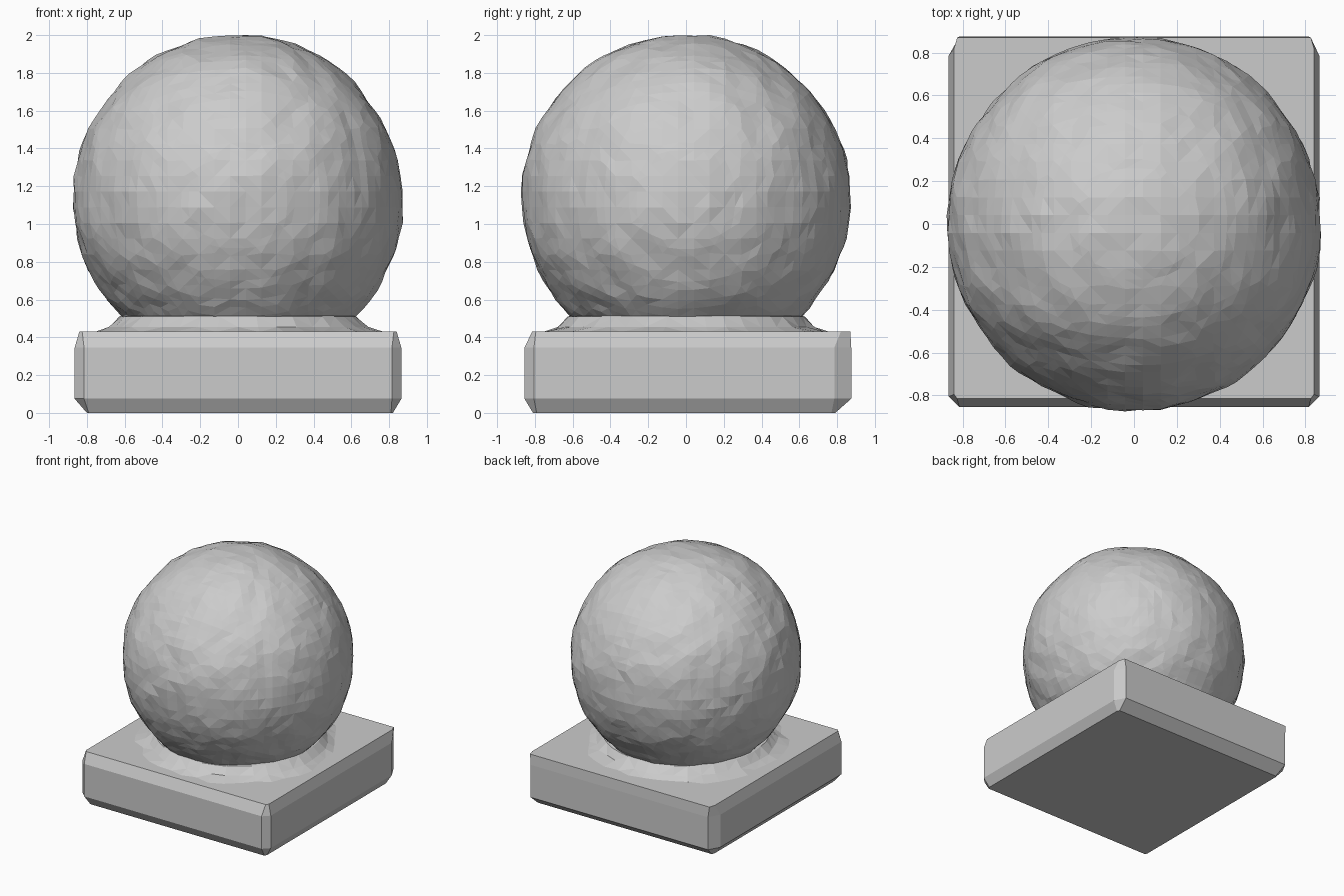
import bpy, bmesh, math, random
from mathutils import Vector, noise

random.seed(4)
cube = bpy.data.objects.get("Cube")
if cube:
    bpy.data.objects.remove(cube, do_unlink=True)

# One plain stone colour
stone = bpy.data.materials.new("stone_grey")
stone.use_nodes = True
GREY = (0.6, 0.6, 0.6, 1)
stone.diffuse_color = GREY
stone.node_tree.nodes["Principled BSDF"].inputs["Base Color"].default_value = GREY


def finish(name, bm):
    bmesh.ops.recalc_face_normals(bm, faces=bm.faces)
    mesh = bpy.data.meshes.new(name)
    bm.to_mesh(mesh)
    bm.free()
    mesh.materials.append(stone)
    obj = bpy.data.objects.new(name, mesh)
    bpy.context.collection.objects.link(obj)
    return obj


def bridge(bm, rings):
    for low, high in zip(rings, rings[1:]):
        n = len(low)
        for i in range(n):
            j = (i + 1) % n
            bm.faces.new((low[i], low[j], high[j], high[i]))


# Plinth: stacked rectangles with clipped corners
def clipped(x0, x1, y0, y1, z, cx, front, back):
    return [(x0 + cx, y0, z), (x1 - cx, y0, z), (x1, y0 + front, z), (x1, y1 - back, z),
            (x1 - cx, y1, z), (x0 + cx, y1, z), (x0, y1 - back, z), (x0, y0 + front, z)]


bm = bmesh.new()
levels = [clipped(-0.80, 0.82, -0.81, 0.79, 0.0, 0.01, 0.02, 0.02),
          clipped(-0.865, 0.865, -0.855, 0.875, 0.075, 0.05, 0.05, 0.09),
          clipped(-0.865, 0.865, -0.855, 0.875, 0.345, 0.05, 0.05, 0.09),
          clipped(-0.84, 0.84, -0.815, 0.87, 0.43, 0.015, 0.02, 0.05)]
rings = [[bm.verts.new(p) for p in level] for level in levels]
bridge(bm, rings)
bm.faces.new(rings[0])
bm.faces.new(rings[-1])
finish("plinth", bm)

# Neck: ragged concave skirt between plinth and ball
bm = bmesh.new()
SIDES = 40
rings = []
for radius, z, rough in ((0.76, 0.428, 0.035), (0.685, 0.455, 0.015), (0.63, 0.51, 0.004), (0.55, 0.53, 0)):
    ring = []
    for i in range(SIDES):
        a = math.tau * i / SIDES
        r = radius + random.uniform(-rough, rough)
        ring.append(bm.verts.new((r * math.cos(a), r * math.sin(a), z)))
    rings.append(ring)
bridge(bm, rings)
bmesh.ops.triangulate(bm, faces=bm.faces)
finish("neck_skirt", bm)

# Ball: sphere rebuilt on a coarse grid, then roughly hewn
bm = bmesh.new()
bmesh.ops.create_uvsphere(bm, u_segments=64, v_segments=32, radius=0.87)
ball = finish("stone_ball", bm)
remesh = ball.modifiers.new("grid", "REMESH")
remesh.mode = "SMOOTH"
remesh.octree_depth = 5
remesh.scale = 0.66
bpy.context.view_layer.objects.active = ball
bpy.ops.object.modifier_apply(modifier=remesh.name)

bm = bmesh.new()
bm.from_mesh(ball.data)
for v in bm.verts:
    d = v.co.normalized()
    r = 0.872 + 0.012 * noise.noise(d * 3) + 0.012 * noise.noise(d * 8 + Vector((5, 2, 9)))
    v.co = d * r + Vector((0, 0, 1.13))
    v.co.z = min(v.co.z, 2.0)
bmesh.ops.triangulate(bm, faces=bm.faces)
for f in bm.faces:
    f.smooth = False
    f.material_index = 0
bm.to_mesh(ball.data)
bm.free()
if not ball.data.materials:
    ball.data.materials.append(stone)
